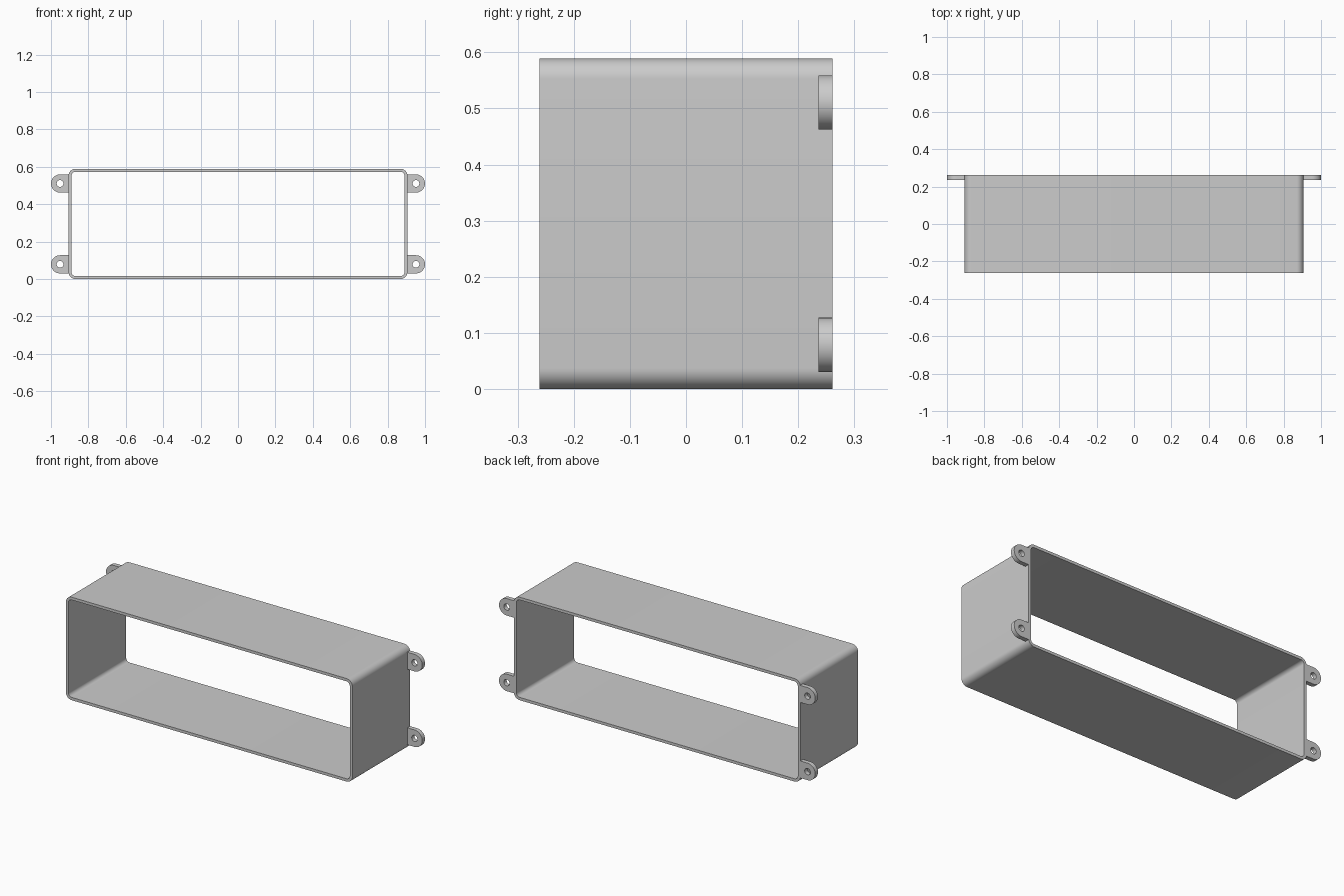
import bpy, bmesh
from math import sin, cos, pi, radians

cube = bpy.data.objects.get("Cube")
if cube:
    bpy.data.objects.remove(cube, do_unlink=True)

HALF_W, HEIGHT, WALL = 0.906, 0.589, 0.016
FRONT, BACK = -0.261, 0.261
CORNER = 0.037
TAB_R, HOLE_R, TAB_THICK = 0.0485, 0.018, 0.025

grey = bpy.data.materials.new("light grey")
grey.use_nodes = True
colour = (0.6, 0.6, 0.6, 1)
grey.diffuse_color = colour
grey.node_tree.nodes["Principled BSDF"].inputs["Base Color"].default_value = colour


def ring_solid(name, outer, inner, y0, y1):
    """Solid between two matching closed outlines in x-z, running from y0 to y1."""
    bm = bmesh.new()
    loops = [[bm.verts.new((x, y, z)) for x, z in pts]
             for pts, y in ((outer, y0), (outer, y1), (inner, y1), (inner, y0))]
    n = len(outer)
    for a, b in zip(loops, loops[1:] + loops[:1]):
        for i in range(n):
            j = (i + 1) % n
            bm.faces.new((a[i], a[j], b[j], b[i]))
    bmesh.ops.recalc_face_normals(bm, faces=bm.faces)
    mesh = bpy.data.meshes.new(name)
    bm.to_mesh(mesh)
    bm.free()
    mesh.materials.append(grey)
    obj = bpy.data.objects.new(name, mesh)
    bpy.context.collection.objects.link(obj)
    bpy.ops.object.select_all(action='DESELECT')
    obj.select_set(True)
    bpy.context.view_layer.objects.active = obj
    bpy.ops.object.shade_smooth_by_angle(angle=radians(30))
    return obj


def rounded_rect(inset, steps=10):
    """Outline of the sleeve, moved inwards by inset."""
    r = CORNER - inset
    cx, cz = HALF_W - CORNER, HEIGHT / 2 - CORNER
    pts = []
    for k, (sx, sz) in enumerate(((1, 1), (-1, 1), (-1, -1), (1, -1))):
        for i in range(steps + 1):
            a = (k + i / steps) * pi / 2
            pts.append((sx * cx + r * cos(a), HEIGHT / 2 + sz * cz + r * sin(a)))
    return pts


# Open rectangular sleeve
ring_solid("sleeve", rounded_rect(0), rounded_rect(WALL), FRONT, BACK)

# Four screw tabs: round outer end, square root against the sleeve
SEGMENTS = 48
for side, side_name in ((1, "left"), (-1, "right")):
    for z, level in ((0.0785, "lower"), (HEIGHT - 0.0785, "upper")):
        x = side * (1 - TAB_R)
        outer, inner = [], []
        for i in range(SEGMENTS):
            c, s = cos(2 * pi * i / SEGMENTS), sin(2 * pi * i / SEGMENTS)
            k = TAB_R if c >= 0 else TAB_R / max(abs(c), abs(s))
            outer.append((x + side * c * k, z + s * k))
            inner.append((x + side * c * HOLE_R, z + s * HOLE_R))
        ring_solid(f"{level}_{side_name}_tab", outer, inner, BACK - TAB_THICK, BACK)
